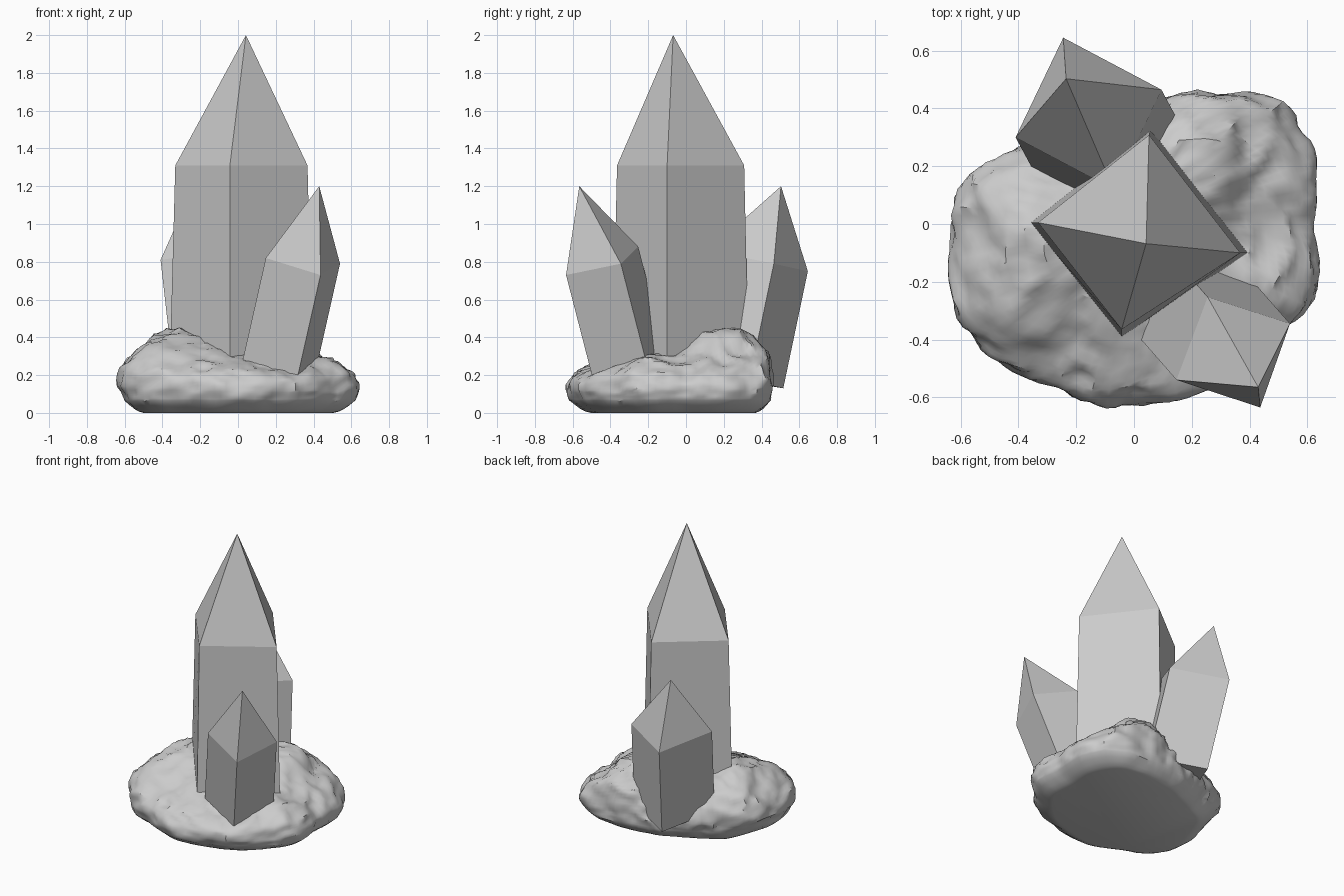
import bpy, bmesh, math
from mathutils import Vector, noise

if "Cube" in bpy.data.objects:
    bpy.data.objects.remove(bpy.data.objects["Cube"], do_unlink=True)

# One stone grey for everything
grey = bpy.data.materials.new("stone_grey")
grey.use_nodes = True
COLOUR = (0.6, 0.6, 0.6, 1)
grey.diffuse_color = COLOUR
grey.node_tree.nodes["Principled BSDF"].inputs["Base Color"].default_value = COLOUR


def finish(bm, name):
    bmesh.ops.recalc_face_normals(bm, faces=bm.faces)
    mesh = bpy.data.meshes.new(name)
    bm.to_mesh(mesh)
    bm.free()
    obj = bpy.data.objects.new(name, mesh)
    obj.data.materials.append(grey)
    bpy.context.scene.collection.objects.link(obj)
    return obj


def crystal(name, tip, shoulder, foot):
    """Four-sided prism from foot ring to shoulder ring, closed with a point."""
    bm = bmesh.new()
    top = bm.verts.new(tip)
    upper = [bm.verts.new(p) for p in shoulder]
    lower = [bm.verts.new(p) for p in foot]
    for i in range(4):
        j = (i + 1) % 4
        bm.faces.new((upper[i], upper[j], top))
        bm.faces.new((lower[i], lower[j], upper[j], upper[i]))
    bm.faces.new(lower)
    return finish(bm, name)


def leaned(ring, shift):
    return [Vector(p) + Vector(shift) for p in ring]


# Large central crystal, slightly wider at the foot
crystal("main_crystal", (0.042, -0.068, 2.0),
        [(-0.332, 0.005, 1.31), (-0.043, -0.365, 1.31), (0.368, -0.1, 1.31), (0.052, 0.308, 1.31)],
        [(-0.365, 0.005, 0.1), (-0.043, -0.393, 0.1), (0.398, -0.1, 0.1), (0.06, 0.335, 0.1)])

# Two small crystals leaning outwards
front = [(0.147, -0.54, 0.82), (0.437, -0.635, 0.73), (0.54, -0.345, 0.79), (0.255, -0.253, 0.88)]
crystal("front_crystal", (0.43, -0.565, 1.2), front, leaned(front, (-0.14, 0.16, -0.62)))
back = [(-0.41, 0.3, 0.81), (-0.07, 0.12, 0.86), (0.095, 0.465, 0.79), (-0.245, 0.645, 0.75)]
crystal("back_crystal", (-0.235, 0.503, 1.2), back, leaned(back, (0.07, -0.13, -0.62)))

# Rock base: outline radius every 20 degrees, counterclockwise from +x
OUTLINE = [0.615, 0.655, 0.645, 0.53, 0.44, 0.41, 0.40, 0.45, 0.57,
           0.625, 0.685, 0.69, 0.625, 0.63, 0.62, 0.625, 0.64, 0.66]
SEGMENTS, BEVEL, WALL, TOP = 128, 4, 6, 24
RIM = 0.065


def outline(angle):
    t = angle / math.tau * len(OUTLINE)
    i, f = int(t), t % 1
    a, b, c, d = (OUTLINE[(i + k) % len(OUTLINE)] for k in (-1, 0, 1, 2))
    return b + f / 2 * (c - a + f * (2 * a - 5 * b + 4 * c - d + f * (3 * (b - c) + d - a)))


def lump(x, y, cx, cy, width):
    return math.exp(-((x - cx) ** 2 + (y - cy) ** 2) / width ** 2)


def height(x, y):
    return (0.275 + 0.19 * lump(x, y, -0.36, -0.08, 0.34)
            + 0.2 * lump(x, y, 0.16, 0.26, 0.27)
            + 0.06 * lump(x, y, 0.46, -0.2, 0.16))


def rock_point(angle, ring):
    """Shallow rounded underside, then bulging wall, then domed top."""
    wall = (ring - BEVEL) / WALL
    dome = (ring - BEVEL - WALL) / TOP * math.pi / 2
    under = ring / BEVEL
    if wall < 0:
        radius = 0.8 + 0.175 * under
    elif dome < 0:
        radius = 0.975 + 0.025 * math.sin(wall * math.pi / 2)
    else:
        radius = max(math.cos(dome), 0.01) ** 0.65
    # Hollow under the ledge on one side
    hollow = math.exp(-((angle - math.radians(170)) / 0.5) ** 2)
    radius *= 1 - 0.1 * hollow * min(1, max(0, 1 - wall))
    r = radius * outline(angle)
    x, y = r * math.cos(angle), r * math.sin(angle)
    top = height(x, y)
    middle = 0.42 * top
    if wall < 0:
        z = RIM * under ** 1.6
    elif dome < 0:
        z = RIM + (middle - RIM) * wall
    else:
        z = middle + (top - middle) * math.sin(dome) ** 0.8
    p = Vector((x, y, z))
    # Broad dents plus angular chips, calm near the underside
    q = p * 4
    dent = 0.03 * noise.noise(q)
    chip = 0.04 * (0.25 - abs(noise.noise(q * 1.9 + Vector((3, 7, 1)))))
    chip += 0.02 * (0.25 - abs(noise.noise(q * 3.7)))
    rough = (dent + chip) * min(1, 0.2 + ring / 12)
    p += Vector((math.cos(angle) * radius, math.sin(angle) * radius, 2.5 * z)) * rough
    return p


bm = bmesh.new()
rings = [[bm.verts.new(rock_point(math.tau * k / SEGMENTS, n)) for k in range(SEGMENTS)]
         for n in range(BEVEL + WALL + TOP)]
for low, high in zip(rings, rings[1:]):
    for k in range(SEGMENTS):
        m = (k + 1) % SEGMENTS
        bm.faces.new((low[k], low[m], high[m], high[k]))
bm.faces.new(rings[0])
bm.faces.new(rings[-1])
rock = finish(bm, "rock_base")

bpy.ops.object.select_all(action="DESELECT")
rock.select_set(True)
bpy.context.view_layer.objects.active = rock
bpy.ops.object.shade_smooth_by_angle(angle=math.radians(35))
